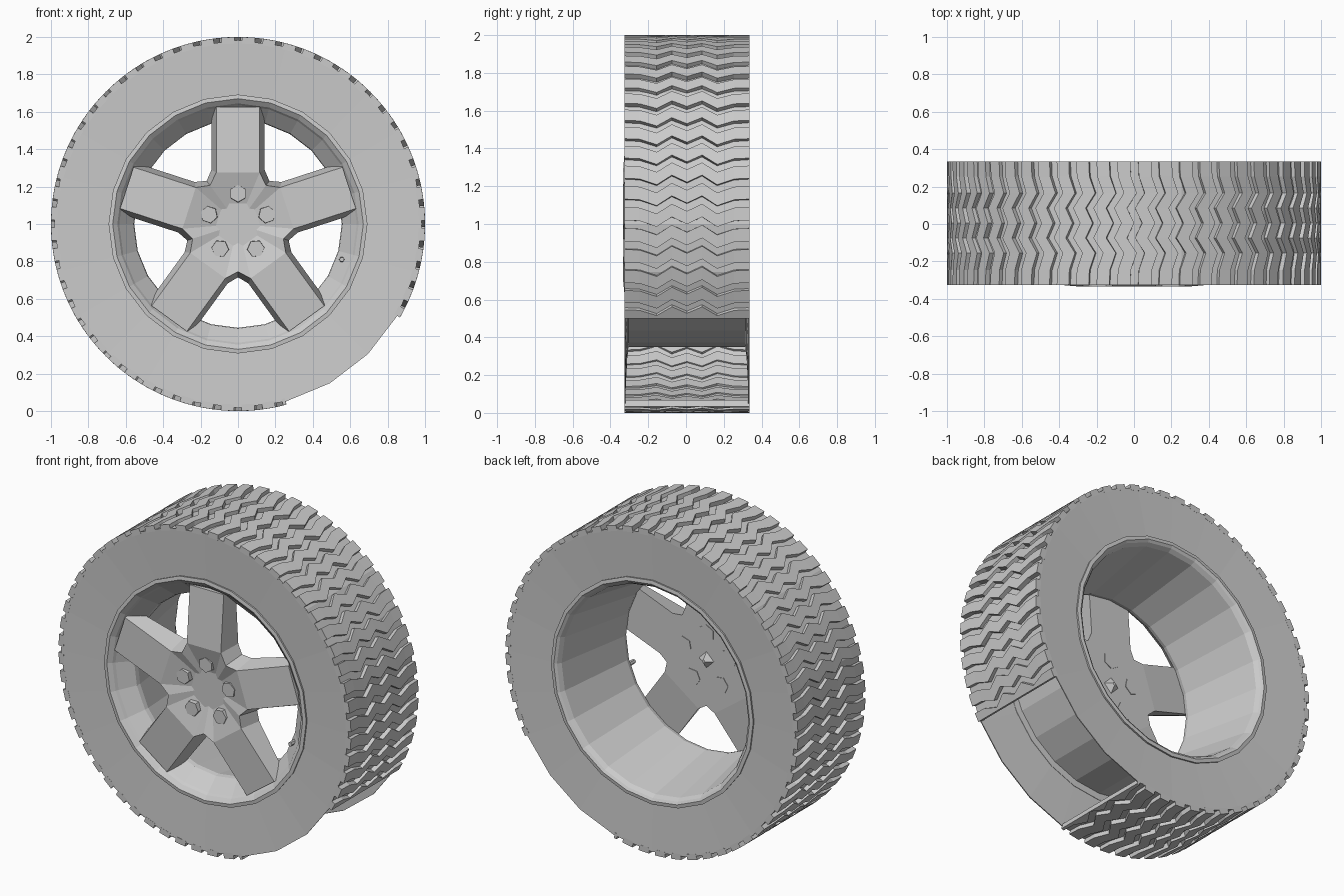
import bpy, bmesh
from math import sin, cos, radians

old = bpy.data.objects.get("Cube")
if old:
    bpy.data.objects.remove(old)

grey = bpy.data.materials.new("plain grey")
grey.use_nodes = True
colour = (0.6, 0.6, 0.6, 1)
grey.diffuse_color = colour
grey.node_tree.nodes["Principled BSDF"].inputs["Base Color"].default_value = colour


def polar(r, deg, y):
    """Point on the wheel: radius, angle from +x, depth."""
    a = radians(deg)
    return (r * cos(a), y, 1 + r * sin(a))


def finish(bm, name):
    bmesh.ops.recalc_face_normals(bm, faces=bm.faces)
    mesh = bpy.data.meshes.new(name)
    bm.to_mesh(mesh)
    bm.free()
    mesh.materials.append(grey)
    obj = bpy.data.objects.new(name, mesh)
    bpy.context.scene.collection.objects.link(obj)
    return obj


def bridge(bm, a, b, closed=True):
    n = len(a)
    for i in range(n if closed else n - 1):
        j = (i + 1) % n
        bm.faces.new((a[i], a[j], b[j], b[i]))


def lathe(name, profile, start=0, steps=24, loop=False):
    """Spin (radius, y) points in 15 degree steps; open when steps < 24."""
    bm = bmesh.new()
    full = steps == 24
    rings = [[bm.verts.new(polar(r, start + 15 * i, y))
              for i in range(steps if full else steps + 1)] for r, y in profile]
    for a, b in zip(rings, rings[1:]):
        bridge(bm, a, b, full)
    if loop:
        bridge(bm, rings[-1], rings[0], full)
    return finish(bm, name)


# Hollow tyre: thin sidewalls and a tread band with one open stretch
FRONT, BACK = -0.325, 0.335
GAP_END, TREAD_END = -30, 285
lathe("front_sidewall", [(0.65, -0.305), (0.69, -0.31), (0.983, FRONT), (0.983, FRONT + 0.006)])
lathe("back_sidewall", [(0.65, 0.315), (0.69, 0.32), (0.983, BACK), (0.983, BACK - 0.006)])
lathe("tread_band", [(0.98, FRONT), (0.98, BACK)], GAP_END, 21)

# Zigzag tread bars, clipped at both ends of the open stretch
zigzag = [(-0.33, -1), (-0.25, -1.2), (-0.16, -3), (-0.08, 0), (0, -2.2),
          (0.08, 0), (0.16, -3), (0.25, -1.2), (0.33, -1)]
COUNT = 49
pitch = (TREAD_END - GAP_END) / COUNT
bm = bmesh.new()
for k in range(COUNT + 1):
    base = GAP_END + k * pitch
    sections = []
    for y, shift in zigzag:
        lo, hi = (min(max(base + shift + d, GAP_END), TREAD_END) for d in (0, pitch * 0.62))
        hi = max(hi, lo + 0.05)
        depth = y + 0.005
        sections.append([bm.verts.new(polar(r, a, depth)) for r, a in
                         ((0.965, lo), (1.0, lo), (1.0, hi), (0.965, hi))])
    for a, b in zip(sections, sections[1:]):
        bridge(bm, a, b)
    bm.faces.new(sections[0])
    bm.faces.new(sections[-1])
finish(bm, "tread_bars")

# Rim: stepped lips, front funnel, tapered inside and straight outer drum
lathe("rim", [(0.65, -0.305), (0.69, -0.308), (0.692, -0.322), (0.67, -0.325),
              (0.645, -0.305), (0.635, -0.29), (0.56, -0.215), (0.555, -0.19),
              (0.64, 0.3), (0.655, 0.325), (0.67, 0.335), (0.692, 0.332),
              (0.69, 0.318), (0.65, 0.315)], loop=True)


# Five-spoke centre with a dished hub
def star_layer(bm, half, inner, valley, y_hub, y_tip):
    """Return hub loop (3 points per spoke) and the spoke tip pairs."""
    hub, tips = [], []
    for k in range(5):
        axis = 90 + 72 * k
        a = radians(axis)

        def at(along, side, y):
            return bm.verts.new((along * cos(a) - side * sin(a), y,
                                 1 + along * sin(a) + side * cos(a)))
        hub += [at(inner, -half, y_hub), at(inner, half, y_hub),
                bm.verts.new(polar(valley, axis + 36, y_hub))]
        tips.append((at(0.625, -half, y_tip), at(0.625, half, y_tip)))
    return hub, tips


bm = bmesh.new()
front, front_tips = star_layer(bm, 0.116, 0.275, 0.255, -0.334, -0.305)
back, back_tips = star_layer(bm, 0.142, 0.29, 0.285, -0.2, -0.225)
for k in range(5):
    i, j, v, n = 3 * k, 3 * k + 1, 3 * k + 2, (3 * k + 3) % 15
    (fl, fr), (bl, br) = front_tips[k], back_tips[k]
    bm.faces.new((front[i], front[j], fr, fl))
    bm.faces.new((back[i], back[j], br, bl))
    bm.faces.new((front[i], fl, bl, back[i]))
    bm.faces.new((front[j], fr, br, back[j]))
    bm.faces.new((fl, fr, br, bl))
    bm.faces.new((front[j], front[v], back[v], back[j]))
    bm.faces.new((front[v], front[n], back[n], back[v]))
dish = [bm.verts.new((p.co.x * 0.4, -0.285, 1 + (p.co.z - 1) * 0.4)) for p in front]
bridge(bm, front, dish)
bm.faces.new(dish)
bm.faces.new(back)
finish(bm, "spokes_and_hub")


def prism(name, centre, r_front, r_back, y_front, y_back, sides, turn=0):
    """Tapered plug along y; centre is (x, z)."""
    bm = bmesh.new()
    loops = [[bm.verts.new((centre[0] + r * cos(radians(turn + 360 * i / sides)), y,
                            centre[1] + r * sin(radians(turn + 360 * i / sides))))
              for i in range(sides)] for r, y in ((r_front, y_front), (r_back, y_back))]
    bridge(bm, *loops)
    for loop in loops:
        bm.faces.new(loop)
    return finish(bm, name)


# Wheel nuts, showing slightly on the back of the hub as well
for k in range(5):
    angle = 90 + 72 * k
    x, _, z = polar(0.163, angle, 0)
    prism(f"wheel_nut_{k + 1}", (x, z), 0.046, 0.054, -0.318, -0.196, 6, angle)

# Small pointed boss behind the hub, and the valve stem
prism("hub_back_boss", (0, 1), 0.05, 0.012, -0.2, -0.17, 4)
prism("valve_stem", (0.555, 0.81), 0.013, 0.016, -0.285, -0.2, 6)
